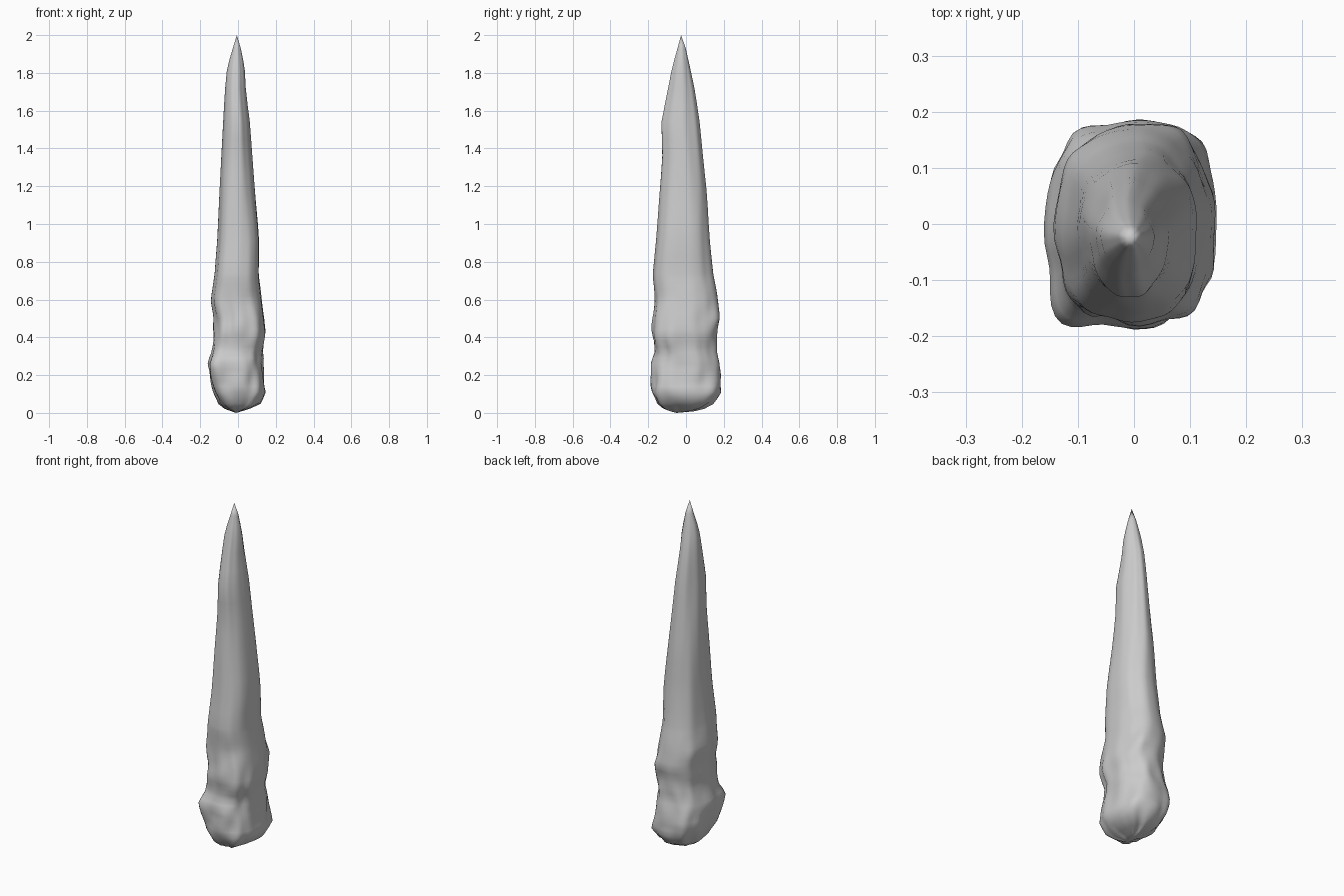
import bpy, bmesh, math
from mathutils import Vector, noise

if "Cube" in bpy.data.objects:
    bpy.data.objects.remove(bpy.data.objects["Cube"])

# Silhouette stations: z, left x, right x, front y, back y
PROFILE = [
    (0.012, -.035, .025, -.09, .05), (0.025, -.07, .065, -.12, .10),
    (0.05, -.10, .115, -.15, .145), (0.11, -.128, .148, -.178, .182),
    (0.19, -.148, .142, -.182, .185), (0.26, -.153, .128, -.18, .178),
    (0.32, -.138, .13, -.162, .16), (0.42, -.128, .15, -.182, .158),
    (0.50, -.125, .145, -.175, .17), (0.60, -.142, .128, -.166, .166),
    (0.73, -.122, .112, -.178, .142), (0.93, -.106, .113, -.158, .125),
    (1.15, -.098, .09, -.143, .113), (1.35, -.088, .074, -.128, .09),
    (1.54, -.077, .06, -.133, .07), (1.70, -.068, .04, -.10, .047),
    (1.83, -.056, .034, -.073, .02), (1.93, -.027, .014, -.045, -.002),
]
SIDES = 56


def station(z):
    """Interpolated silhouette at height z."""
    for a, b in zip(PROFILE, PROFILE[1:]):
        if z <= b[0]:
            t = (z - a[0]) / (b[0] - a[0])
            return [p + (q - p) * t for p, q in zip(a[1:], b[1:])]
    return PROFILE[-1][1:]


def spow(v, e):
    return math.copysign(abs(v) ** e, v)


def ring(bm, z):
    xl, xr, yf, yb = station(z)
    cx, cy, rx, ry = (xl + xr) / 2, (yf + yb) / 2, (xr - xl) / 2, (yb - yf) / 2
    low = max(0, 1 - z / 1.5)
    e = 2 / (2.0 + 0.6 * low)            # squarer section near the base
    verts = []
    for i in range(SIDES):
        a = 2 * math.pi * i / SIDES
        c, s = math.cos(a), math.sin(a)
        # long vertical flutes above, round lumps at the base
        flute = noise.noise(Vector((c * 2.3, s * 2.3, z * 1.3 + 4)))
        lump = noise.noise(Vector((c * 2.2, s * 2.2, z * 9)))
        base = max(0, min(1, (0.75 - z) / 0.4))
        k = 1 + 0.07 * flute * min(1, z * 2) + 0.10 * lump * base
        # swollen front-left corner
        k += 0.12 * math.exp(-((z - .24) / .12) ** 2) * max(0, math.cos(a - 3.95)) ** 8
        dz = 0.010 * noise.noise(Vector((c * 3, s * 3, 7))) if z < .08 else 0
        verts.append(bm.verts.new((cx + rx * k * spow(c, e),
                                   cy + ry * k * spow(s, e), z + dz)))
    return verts


# Spike body lofted from rings, dense at the lumpy base
bm = bmesh.new()
heights = [.012, .025, .05, .08] + [.11 + .03 * i for i in range(22)]
heights += [.82 + .09 * i for i in range(12)] + [1.87, 1.93]
rings = [ring(bm, z) for z in heights]
for lo, hi in zip(rings, rings[1:]):
    for i in range(SIDES):
        j = (i + 1) % SIDES
        bm.faces.new((lo[i], lo[j], hi[j], hi[i]))

# Pointed tip and closed underside
tip = bm.verts.new((-.006, -.026, 2.0))
foot = bm.verts.new((-.01, -.05, 0.0))
for i in range(SIDES):
    j = (i + 1) % SIDES
    bm.faces.new((rings[-1][i], rings[-1][j], tip))
    bm.faces.new((rings[0][j], rings[0][i], foot))
bmesh.ops.recalc_face_normals(bm, faces=bm.faces)
for f in bm.faces:
    f.smooth = True

mesh = bpy.data.meshes.new("rock_spike")
bm.to_mesh(mesh)
bm.free()
spike = bpy.data.objects.new("rock_spike", mesh)
bpy.context.collection.objects.link(spike)
